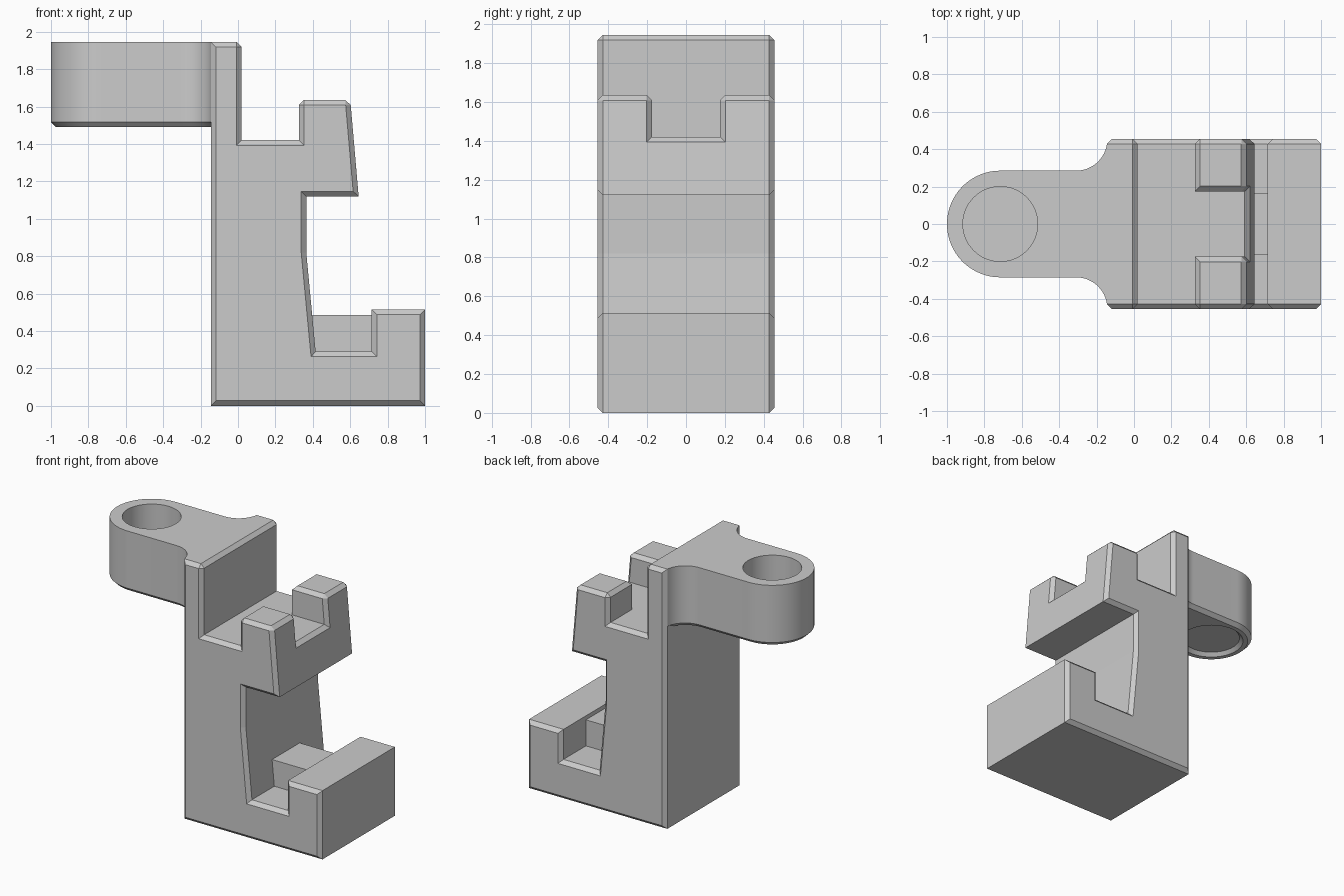
import bpy, bmesh, math
from mathutils import Vector

if "Cube" in bpy.data.objects:
    bpy.data.objects.remove(bpy.data.objects["Cube"], do_unlink=True)

CHAMFER = 0.027
HALF = 0.455          # half depth of the body
NOTCH = 0.175         # half width of the gap between the prongs
FLOOR, PRONG_TOP, TOP = 1.42, 1.635, 1.945

grey = bpy.data.materials.new("light_grey")
grey.use_nodes = True
colour = (0.6, 0.6, 0.6, 1)
grey.diffuse_color = colour
grey.node_tree.nodes["Principled BSDF"].inputs["Base Color"].default_value = colour


def prism(points, direction):
    """Closed solid made by extruding a polygon."""
    bm = bmesh.new()
    face = bm.faces.new([bm.verts.new(p) for p in points])
    out = bmesh.ops.extrude_face_region(bm, geom=[face], use_keep_orig=True)
    moved = [g for g in out["geom"] if isinstance(g, bmesh.types.BMVert)]
    bmesh.ops.translate(bm, verts=moved, vec=direction)
    bmesh.ops.recalc_face_normals(bm, faces=bm.faces)
    return bm


def chamfer(bm, rule):
    edges = [e for e in bm.edges if rule(*[v.co for v in e.verts])]
    bmesh.ops.bevel(bm, geom=edges, offset=CHAMFER, segments=1,
                    profile=0.5, affect='EDGES', clamp_overlap=False)


def finish(bm, name):
    bmesh.ops.recalc_face_normals(bm, faces=bm.faces)
    mesh = bpy.data.meshes.new(name)
    bm.to_mesh(mesh)
    bm.free()
    mesh.materials.append(grey)
    obj = bpy.data.objects.new(name, mesh)
    bpy.context.collection.objects.link(obj)
    return obj


def near(a, b):
    return abs(a - b) < 0.002


# Body: column, upper hook and lower lip as one side profile
profile = [(-0.145, 0), (1, 0), (1, 0.515), (0.715, 0.515), (0.715, 0.29),
           (0.415, 0.29), (0.365, 0.82), (0.365, 1.12), (0.645, 1.12),
           (0.619, FLOOR), (0.02, FLOOR), (0.02, TOP), (-0.145, TOP)]
bm = prism([(x, -HALF, z) for x, z in profile], Vector((0, 2 * HALF, 0)))

# Prongs: slice the hook floor and raise its two outer patches
for co, normal in (((0, NOTCH, 0), (0, 1, 0)), ((0, -NOTCH, 0), (0, 1, 0)),
                   ((0.325, 0, 0), (1, 0, 0))):
    bmesh.ops.bisect_plane(bm, geom=bm.verts[:] + bm.edges[:] + bm.faces[:],
                           plane_co=co, plane_no=normal, dist=1e-5)
patches = []
for f in bm.faces:
    c = f.calc_center_median()
    if near(c.z, FLOOR) and f.normal.z > 0.9 and c.x > 0.33 and abs(c.y) > NOTCH:
        patches.append(f)
out = bmesh.ops.extrude_face_region(bm, geom=patches)
for v in [g for g in out["geom"] if isinstance(g, bmesh.types.BMVert)]:
    v.co.z = PRONG_TOP
    if v.co.x > 0.5:
        v.co.x -= 0.0187
bmesh.ops.dissolve_limit(bm, angle_limit=0.02, verts=bm.verts, edges=bm.edges)


def body_rule(a, b):
    cap = near(abs(a.y), HALF) and near(a.y, b.y)
    prong_rim = near(a.z, PRONG_TOP) and near(b.z, PRONG_TOP)
    column_rim = all(near(p.z, TOP) and near(p.x, 0.02) for p in (a, b))
    notch_rim = all(near(abs(p.y), NOTCH) and p.x > 0.55 and p.z > FLOOR - 0.01
                    for p in (a, b))
    return cap or prong_rim or column_rim or notch_rim


chamfer(bm, body_rule)
finish(bm, "hook_body")

# Web between column and lip
web = [(0.385, 0.2), (0.8, 0.2), (0.8, 0.485), (0.385, 0.485)]
finish(prism([(x, -0.163, z) for x, z in web], Vector((0, 0.326, 0))), "lip_web")

# Arm: rounded end, straight sides, fillets flaring into the column
EYE, R, FILLET, BASE = -0.715, 0.285, 0.167, 1.49
side = [(EYE - R * math.cos(t), R * math.sin(t))
        for t in (math.radians(90 * i / 24) for i in range(1, 25))]
side += [(-0.31 + FILLET * math.sin(t), R + FILLET * (1 - math.cos(t)))
         for t in (math.radians(81 * i / 14) for i in range(15))]
side.append((-0.1, side[-1][1]))
outline = [(EYE - R, 0)] + side + [(x, -y) for x, y in reversed(side)]
bm = prism([(x, y, BASE) for x, y in outline], Vector((0, 0, TOP - BASE)))
chamfer(bm, lambda a, b: near(a.z, BASE) and near(b.z, BASE))
arm = finish(bm, "eye_arm")

# Eye hole with a flared lower rim
bm = bmesh.new()
bmesh.ops.create_cone(bm, cap_ends=True, segments=64, radius1=0.245,
                      radius2=0.2, depth=0.045)
lid = max(bm.faces, key=lambda f: f.calc_center_median().z)
out = bmesh.ops.extrude_face_region(bm, geom=[lid])
bmesh.ops.translate(bm, vec=(0, 0, 0.6),
                    verts=[g for g in out["geom"] if isinstance(g, bmesh.types.BMVert)])
bmesh.ops.translate(bm, vec=(EYE, 0, BASE + 0.0025), verts=bm.verts)
cutter = finish(bm, "eye_cutter")
cutter.hide_render = True

cut = arm.modifiers.new("eye", 'BOOLEAN')
cut.operation = 'DIFFERENCE'
cut.solver = 'EXACT'
cut.object = cutter
bpy.ops.object.select_all(action='DESELECT')
arm.select_set(True)
bpy.context.view_layer.objects.active = arm
bpy.ops.object.modifier_apply(modifier=cut.name)
bpy.data.objects.remove(cutter, do_unlink=True)
bpy.ops.object.shade_smooth_by_angle(angle=math.radians(30))
